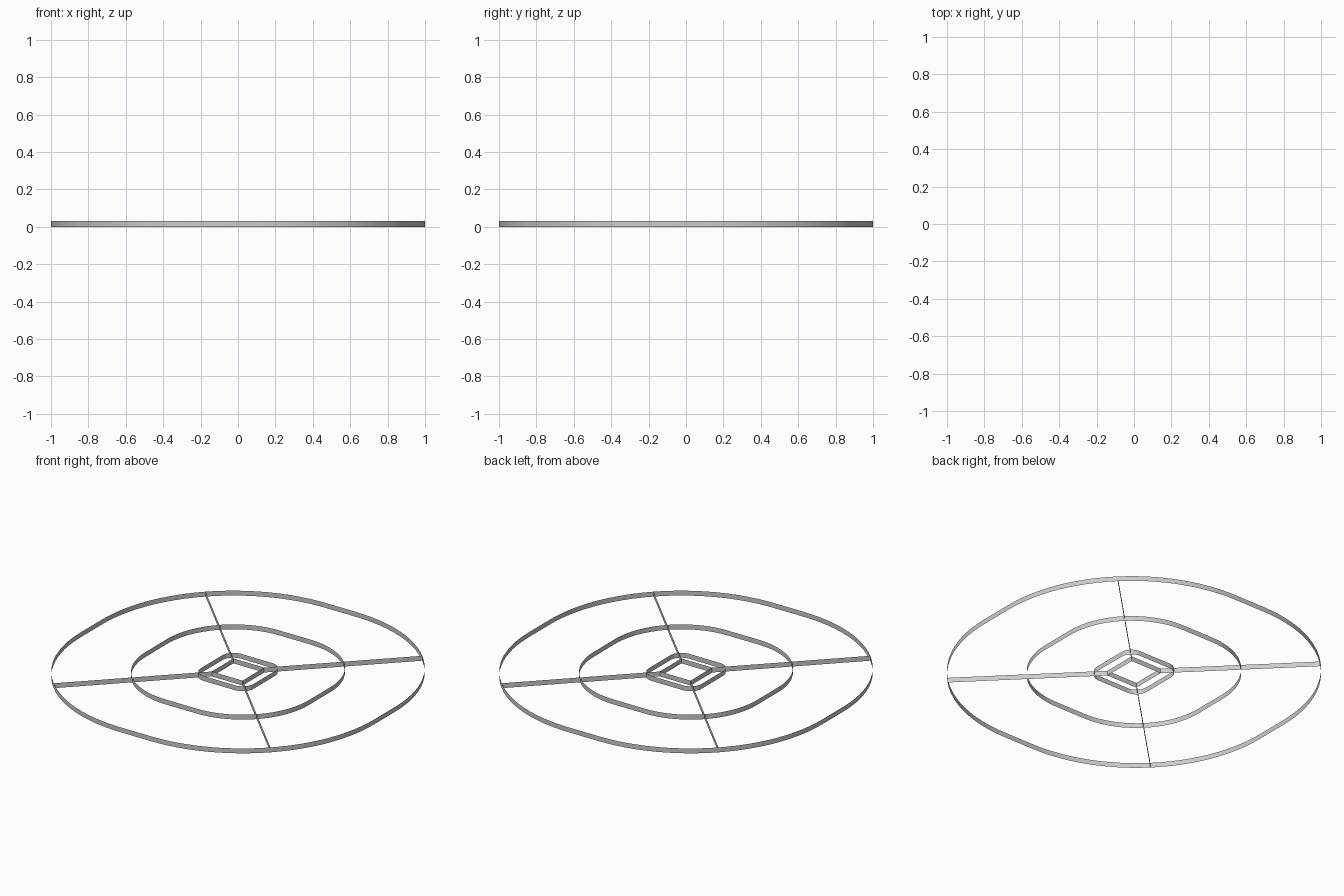
import bpy, bmesh, math

if "Cube" in bpy.data.objects:
    bpy.data.objects.remove(bpy.data.objects["Cube"])

HEIGHT = 0.03   # ribbon height
CORE = 0.105    # half side of the central square


def ribbon(name, points, closed):
    """Raise a flat path into a thin upright wall."""
    bm = bmesh.new()
    verts = [bm.verts.new((x, y, 0)) for x, y in points]
    pairs = list(zip(verts, verts[1:]))
    if closed:
        pairs.append((verts[-1], verts[0]))
    edges = [bm.edges.new(p) for p in pairs]
    ext = bmesh.ops.extrude_edge_only(bm, edges=edges)
    top = [g for g in ext["geom"] if isinstance(g, bmesh.types.BMVert)]
    bmesh.ops.translate(bm, verts=top, vec=(0, 0, HEIGHT))
    bmesh.ops.recalc_face_normals(bm, faces=bm.faces)
    mesh = bpy.data.meshes.new(name)
    bm.to_mesh(mesh)
    bm.free()
    obj = bpy.data.objects.new(name, mesh)
    bpy.context.collection.objects.link(obj)
    bpy.ops.object.select_all(action='DESELECT')
    obj.select_set(True)
    bpy.context.view_layer.objects.active = obj
    bpy.ops.object.shade_smooth_by_angle(angle=math.radians(30))
    return obj


def offset_square(radius, steps=24):
    """Outline at a constant distance from the central square."""
    pts = []
    for q, (sx, sy) in enumerate([(1, 1), (-1, 1), (-1, -1), (1, -1)]):
        for i in range(steps + 1):
            a = math.pi / 2 * (q + i / steps)
            pts.append((sx * CORE + radius * math.cos(a),
                        sy * CORE + radius * math.sin(a)))
    return pts


# Central square
ribbon("center_square", [(CORE, CORE), (-CORE, CORE), (-CORE, -CORE), (CORE, -CORE)], True)

# Rounded rings around the square
for name, extent in (("inner_ring", 0.18), ("middle_ring", 0.555), ("outer_ring", 1.0)):
    ribbon(name, offset_square(extent - CORE), True)

# Diagonal spokes from the square's corners to the outer ring
end = CORE + (1 - CORE) * math.sqrt(0.5)
for i, (sx, sy) in enumerate([(1, 1), (-1, 1), (-1, -1), (1, -1)]):
    ribbon(f"diagonal_spoke_{i + 1}", [(sx * CORE, sy * CORE), (sx * end, sy * end)], False)
